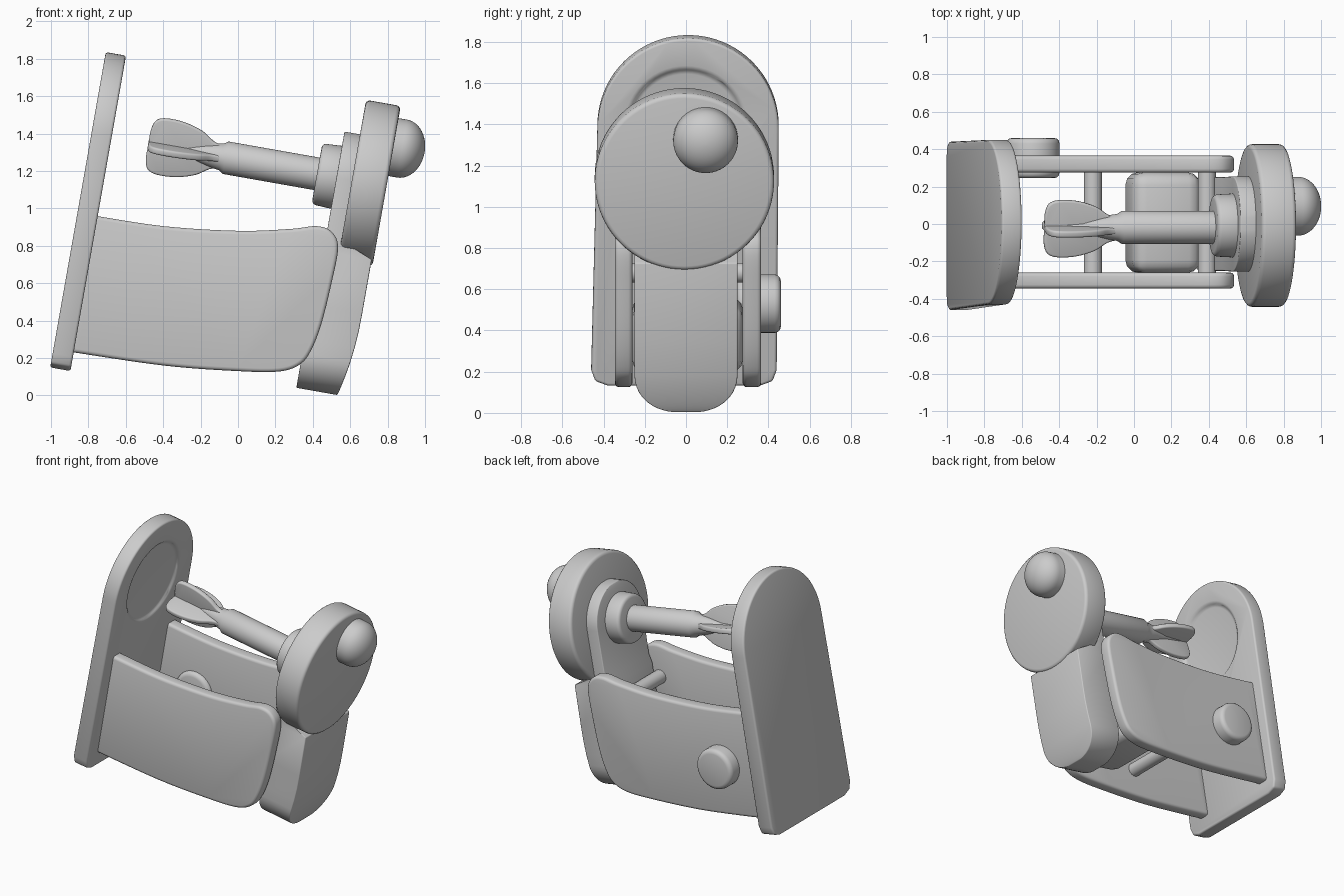
import bpy, bmesh
from math import sin, cos, pi, radians
from mathutils import Matrix, Vector

if "Cube" in bpy.data.objects:
    bpy.data.objects.remove(bpy.data.objects["Cube"])

TILT = Matrix.Rotation(radians(10), 4, 'Y')


def make(name, verts, faces, bevel=0.02, tilt=True):
    bm = bmesh.new()
    vs = [bm.verts.new(v) for v in verts]
    for f in faces:
        bm.faces.new([vs[i] for i in f])
    bmesh.ops.recalc_face_normals(bm, faces=bm.faces)
    if tilt:
        bm.transform(TILT)
    me = bpy.data.meshes.new(name)
    bm.to_mesh(me)
    bm.free()
    ob = bpy.data.objects.new(name, me)
    bpy.context.collection.objects.link(ob)
    if bevel:
        m = ob.modifiers.new("soft_edges", 'BEVEL')
        m.width, m.segments, m.limit_method = bevel, 3, 'ANGLE'
        m.angle_limit = radians(35)
    return ob


def prism(name, pts, place, lo, hi, **kw):
    """Extrude a 2D outline; place(a, b, depth) gives the 3D point."""
    n = len(pts)
    verts = [place(a, b, d) for d in (lo, hi) for a, b in pts]
    faces = [tuple(range(n)), tuple(range(n, 2 * n))]
    faces += [(i, (i + 1) % n, n + (i + 1) % n, n + i) for i in range(n)]
    return make(name, verts, faces, **kw)


def lathe(name, profile, y=0.0, w=1.24, seg=56, **kw):
    """Revolve (position, radius) pairs around the local x direction."""
    verts = [(u, y + r * cos(2 * pi * k / seg), w + r * sin(2 * pi * k / seg))
             for u, r in profile for k in range(seg)]
    rings = len(profile)
    faces = [(i * seg + k, i * seg + (k + 1) % seg, (i + 1) * seg + (k + 1) % seg, (i + 1) * seg + k)
             for i in range(rings - 1) for k in range(seg)]
    faces += [tuple(range(seg)), tuple(range((rings - 1) * seg, rings * seg))]
    return make(name, verts, faces, **kw)


def spline(pts, steps=6):
    """Smooth open curve through the points."""
    p = [Vector(q) for q in [pts[0]] + pts + [pts[-1]]]
    out = []
    for a, b, c, d in zip(p, p[1:], p[2:], p[3:]):
        for s in range(steps):
            t = s / steps
            out.append(tuple(0.5 * (2 * b + (c - a) * t + (2 * a - 5 * b + 4 * c - d) * t * t
                                    + (3 * b - a - 3 * c + d) * t ** 3)))
    return out + [pts[-1]]


def cross_rod(name, x, z, r, y0, y1, seg=40, bevel=0.0):
    pts = [(x + r * cos(2 * pi * k / seg), z + r * sin(2 * pi * k / seg)) for k in range(seg)]
    return prism(name, pts, lambda a, b, d: (a, d, b), y0, y1, bevel=bevel, tilt=False)


# Tall back plate with rounded top and a shallow round recess
outline = [(-0.46, 0.05), (-0.44, -0.005), (-0.38, -0.027), (0.36, -0.027), (0.42, -0.005), (0.44, 0.05)]
outline += [(0.01 + 0.44 * cos(pi * k / 40), 1.24 + 0.445 * sin(pi * k / 40)) for k in range(41)]
plate = prism("back_plate", outline, lambda a, b, d: (d, a, b), -1.015, -0.905, bevel=0.025)
cutter = lathe("recess_cutter", [(-0.925, 0.27), (-0.88, 0.31)], w=1.25, bevel=0)
cutter.hide_render = True
cut = plate.modifiers.new("recess", 'BOOLEAN')
cut.operation, cut.object = 'DIFFERENCE', cutter
plate.modifiers.move(1, 0)

# Pair of curved side panels
side = spline([(-0.79, 0.965), (-0.4, 0.905), (0.0, 0.88), (0.28, 0.89), (0.42, 0.905), (0.5, 0.875),
               (0.535, 0.79), (0.5, 0.6), (0.445, 0.38), (0.39, 0.24), (0.33, 0.165), (0.22, 0.128),
               (0.0, 0.13), (-0.4, 0.16), (-0.91, 0.235)])
for name, y0, y1 in (("front_panel", -0.345, -0.26), ("rear_panel", 0.275, 0.365)):
    prism(name, side, lambda a, b, d: (a, d, b), y0, y1, bevel=0.02, tilt=False)

# Button through the rear panel and the cross pieces between panels
cross_rod("side_button", -0.54, 0.53, 0.142, 0.245, 0.46, bevel=0.03)
cross_rod("thin_rod", -0.22, 0.34, 0.048, -0.28, 0.29)
cross_rod("upper_rod", 0.39, 0.68, 0.048, -0.28, 0.29)
block = [(-0.1, 0.23), (0.27, 0.23), (0.27, 0.57), (-0.1, 0.57)]
prism("spacer_block", block, lambda a, b, d: (a, d, b), -0.262, 0.277, bevel=0.07)

# Lever arm built from rows: (height, half width, inner face, outer face)
rows = []
for k in range(1, 11):
    t = pi / 2 * k / 10
    rows.append((0.092 + 0.19 * (1 - cos(t)), 0.25 * sin(t) ** 0.8))
rows += [(0.36, 0.25), (0.45, 0.25), (0.55, 0.25), (0.84, 0.25), (0.9, 0.25), (1.24, 0.255)]
rows += [(1.24 + 0.25 * sin(pi / 2 * k / 12), 0.255 * cos(pi / 2 * k / 12)) for k in range(1, 12)]
verts, faces = [], []
for w, h in rows:
    outer = 0.578 - 0.056 * (max(0, 0.52 - w) / 0.43) ** 2 if w < 0.88 else 0.43
    inner = 0.3 if w < 0.88 else 0.316
    verts += [(inner, -h, w), (outer, -h, w), (outer, h, w), (inner, h, w)]
for i in range(len(rows) - 1):
    faces += [(4 * i + k, 4 * i + (k + 1) % 4, 4 * i + 4 + (k + 1) % 4, 4 * i + 4 + k) for k in range(4)]
end = 4 * (len(rows) - 1)
faces += [(0, 1, 2, 3), (end, end + 1, end + 2, end + 3)]
make("lever_arm", verts, faces, bevel=0.018)

# Large disc, collar and shaft on one axis
lathe("head_disc", [(0.4, 0.435), (0.588, 0.435)], y=-0.008, seg=80, bevel=0.022)
lathe("shaft_collar", [(0.21, 0.165), (0.34, 0.172)], y=-0.008, bevel=0.022)
lathe("shaft", [(-0.7, 0.018), (-0.5, 0.03), (-0.4, 0.055), (-0.35, 0.066), (-0.31, 0.072), (-0.285, 0.088),
                (0.23, 0.088)], y=-0.018, bevel=0)

# Domed knob on the disc
dome = [(0.56, 0.157), (0.635, 0.157)]
dome += [(0.635 + 0.122 * sin(pi / 2 * k / 12), 0.157 * cos(pi / 2 * k / 12)) for k in range(1, 12)]
lathe("domed_knob", dome + [(0.757, 0.004)], y=0.095, w=1.452, bevel=0)

# Two crossed leaf blades make the four tail fins
half = spline([(-0.3, 0.06), (-0.36, 0.075), (-0.43, 0.12), (-0.53, 0.15), (-0.63, 0.155), (-0.685, 0.135),
               (-0.705, 0.08), (-0.705, 0.01)], 4)
leaf = half + [(u, -r) for u, r in reversed(half)]
for i in range(2):
    a = radians(12 + 90 * i)
    prism("tail_fin_%d" % (i + 1), leaf,
          lambda u, r, d: (u, -0.025 + r * cos(a) - d * sin(a), 1.24 + r * sin(a) + d * cos(a)),
          -0.018, 0.018, bevel=0.012)

# Bake modifiers, drop the cutter, smooth with crisp edges
bpy.ops.object.select_all(action='SELECT')
bpy.context.view_layer.objects.active = plate
bpy.ops.object.convert(target='MESH')
bpy.data.objects.remove(cutter)
bpy.ops.object.select_all(action='SELECT')
bpy.ops.object.shade_smooth_by_angle(angle=radians(35))
